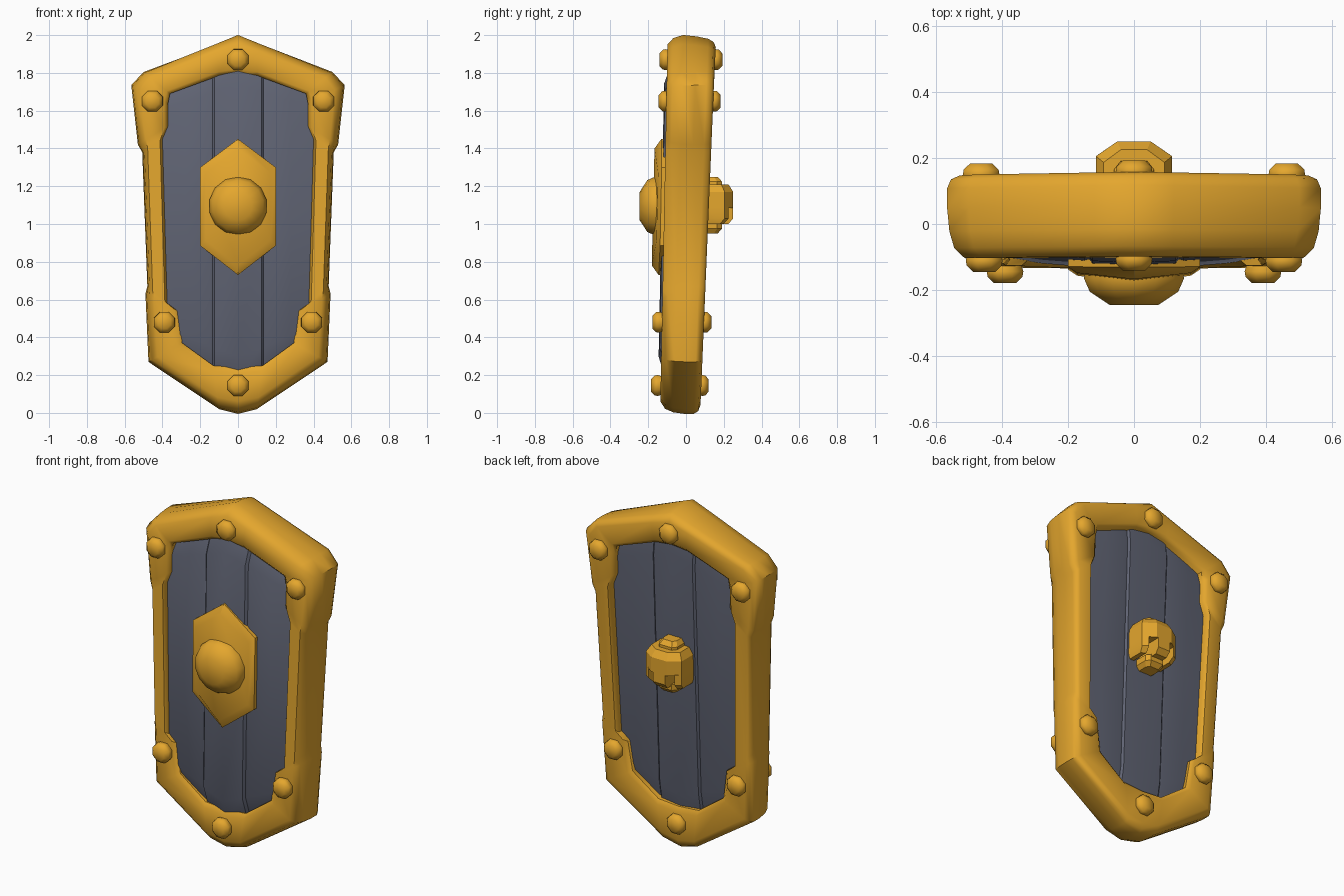
import bpy, bmesh, math
from mathutils import Vector

if "Cube" in bpy.data.objects:
    bpy.data.objects.remove(bpy.data.objects["Cube"])


def material(name, rgb):
    m = bpy.data.materials.new(name)
    m.diffuse_color = (*rgb, 1)
    m.use_nodes = True
    m.node_tree.nodes["Principled BSDF"].inputs["Base Color"].default_value = m.diffuse_color
    return m


GOLD = material("gold metal", (0.78, 0.385, 0.027))
SLATE = material("slate planks", (0.115, 0.125, 0.17))


def front(z):
    return -0.137 + 0.02 * z


def back(z):
    return 0.075 + 0.042 * z


def finish(name, bm, mat, angle=30):
    bmesh.ops.recalc_face_normals(bm, faces=bm.faces)
    me = bpy.data.meshes.new(name)
    bm.to_mesh(me)
    bm.free()
    me.materials.append(mat)
    ob = bpy.data.objects.new(name, me)
    bpy.context.collection.objects.link(ob)
    bpy.ops.object.select_all(action='DESELECT')
    ob.select_set(True)
    bpy.context.view_layer.objects.active = ob
    bpy.ops.object.shade_smooth_by_angle(angle=math.radians(angle))
    return ob


def loft(name, rings, mat, loop=False, angle=30, ridge=False):
    """Bridge equal-sized rings of points, capped or joined back to the first."""
    bm = bmesh.new()
    vs = [[bm.verts.new(p) for p in r] for r in rings]
    n = len(vs[0])
    for a, b in zip(vs, vs[1:] + ([vs[0]] if loop else [])):
        for i in range(n):
            j = (i + 1) % n
            bm.faces.new((a[i], a[j], b[j], b[i]))
    if not loop:
        bm.faces.new(vs[0])
        if ridge:  # split the last cap down its middle
            h = n // 2
            bm.faces.new(vs[-1][:h + 1])
            bm.faces.new(vs[-1][h:] + vs[-1][:1])
        else:
            bm.faces.new(vs[-1])
    return finish(name, bm, mat, angle)


def mirrored(half):
    """Close a half outline that starts and ends on x = 0."""
    return half + [(-x, z) for x, z in half[-2:0:-1]]


# Rim: outer and inner outlines joined by a chamfered section, top falling to the rear
outer = mirrored([(0, 2.008), (0.12, 1.958), (0.50, 1.805), (0.565, 1.735), (0.53, 1.42),
                  (0.507, 1.38), (0.48, 0.67), (0.49, 0.63), (0.474, 0.27),
                  (0.10, 0.02), (0, -0.005)])
inner = mirrored([(0, 1.795), (0.10, 1.785), (0.36, 1.69), (0.37, 1.64), (0.37, 1.52),
                  (0.40, 1.45), (0.375, 0.58), (0.32, 0.54), (0.295, 0.37),
                  (0.13, 0.25), (0, 0.24)])
section = [(1, 0.08), (0.88, 0), (0.27, 0), (0.11, 0.12), (0.035, 0.32), (0, 0.6),
           (0, 0.84), (0.06, 0.95), (0.2, 1), (0.88, 1), (1, 0.92)]
rings = []
for t, u in section:
    ring = []
    for (ox, oz), (ix, iz) in zip(outer, inner):
        z = oz + (iz - oz) * t
        drop = 0.035 * max(0, u - 0.32) / 0.68 * max(0, z - 1.8) / 0.2
        ring.append((ox + (ix - ox) * t, front(z) + (back(z) - front(z)) * u, z - drop))
    rings.append(ring)
loft("rim", rings, GOLD, loop=True, angle=48)


# Planks: centre one proud on both sides, side ones sloping back to the rim
def plank(name, xs, front_in, back_in):
    rows = []
    for s in (0, 0.07, 0.5, 0.93, 1):
        end = 0.04 if s in (0, 1) else 0
        fr, bk = [], []
        for x, f, b in zip(xs, front_in, back_in):
            lo, hi = 0.18 + 0.45 * abs(x), 1.86 - 0.4 * abs(x)
            z = lo + (hi - lo) * s
            fr.append((x, front(z) + f + end, z))
            bk.append((x, back(z) - b - end * 0.4, z))
        rows.append(fr + bk[::-1])
    loft(name, rows, SLATE)


plank("centre_plank", [-0.138, -0.125, 0, 0.125, 0.138],
      [0.006, -0.009, -0.014, -0.009, 0.006], [0.04, 0.026, 0.023, 0.026, 0.04])
for sgn, side in ((1, "right"), (-1, "left")):
    plank(side + "_plank", [sgn * x for x in (0.136, 0.15, 0.28, 0.42)],
          [0.004, 0.0, 0.01, 0.03], [0.036, 0.034, 0.034, 0.042])


# Round studs and boss: a profile of (radius, height) turned about y
def turned(name, centre, sgn, profile, sides, angle=50):
    c = Vector(centre)
    rings = [[c + Vector((r * math.cos(a), sgn * h, r * math.sin(a)))
              for a in (2 * math.pi * (i + 0.5) / sides for i in range(sides))]
             for r, h in profile]
    return loft(name, rings, GOLD, angle=angle)


stud = [(0.052, -0.02), (0.06, 0.006), (0.057, 0.022), (0.036, 0.041)]
for x, z in ((0, 1.87), (0.453, 1.65), (-0.453, 1.65), (0.39, 0.48), (-0.39, 0.48), (0, 0.145)):
    low = 0.01 if z < 1 else 0
    turned("front_stud", (x, front(z) - low, z), -1, stud, 8)
    turned("back_stud", (x * 1.02, back(z) - 0.002, z), 1, stud, 8)

# Hexagonal plate with a vertical ridge
hexagon = mirrored([(0, 1.45), (0.2, 1.30), (0.2, 0.885), (0, 0.73)])
loft("boss_plate",
     [[(x * s, y + 0.02 * (z - 1.09) - (ridge if x == 0 else 0), 1.09 + (z - 1.09) * s)
       for x, z in hexagon]
      for s, y, ridge in ((1, -0.08, 0), (1, -0.133, 0.005), (0.86, -0.152, 0.022))],
     GOLD, angle=40, ridge=True)
turned("boss_dome", (0, 0, 1.095), -1,
       [(0.15, 0.13), (0.155, 0.165), (0.137, 0.205), (0.075, 0.245)], 14)


# Back handle: faceted arch, two short legs, a centre block and end lugs
def layered(name, outline, layers, angle=20):
    """Stack a plan outline at (z, x scale, depth scale) layers."""
    loft(name, [[(x * s, 0.08 + (y - 0.08) * t, z) for x, y in outline] for z, s, t in layers],
         GOLD, angle=angle)


arch = mirrored([(0, 0.25), (0.05, 0.25), (0.115, 0.205), (0.115, 0.08), (0, 0.08)])
layered("handle_arch", arch, ((1.085, 1, 1), (1.17, 1, 1), (1.21, 0.8, 0.85)))
block = mirrored([(0, 0.25), (0.04, 0.25), (0.04, 0.08), (0, 0.08)])
layered("handle_centre", block, ((1.0, 0.9, 0.85), (1.03, 1, 1), (1.09, 1, 1)))
for sgn, side in ((1, "right"), (-1, "left")):
    layered(side + "_handle_leg",
            [(sgn * x, y) for x, y in ((0.085, 0.08), (0.085, 0.226), (0.115, 0.205), (0.115, 0.08))],
            ((1.0, 0.92, 0.8), (1.03, 1, 1), (1.09, 1, 1)))
lug = mirrored([(0, 0.19), (0.04, 0.19), (0.06, 0.165), (0.06, 0.08), (0, 0.08)])
layered("upper_handle_lug", lug, ((1.19, 1, 1), (1.225, 1, 1), (1.25, 0.7, 0.8)))
layered("lower_handle_lug", lug, ((0.95, 0.7, 0.8), (0.975, 1, 1), (1.01, 1, 1)))
